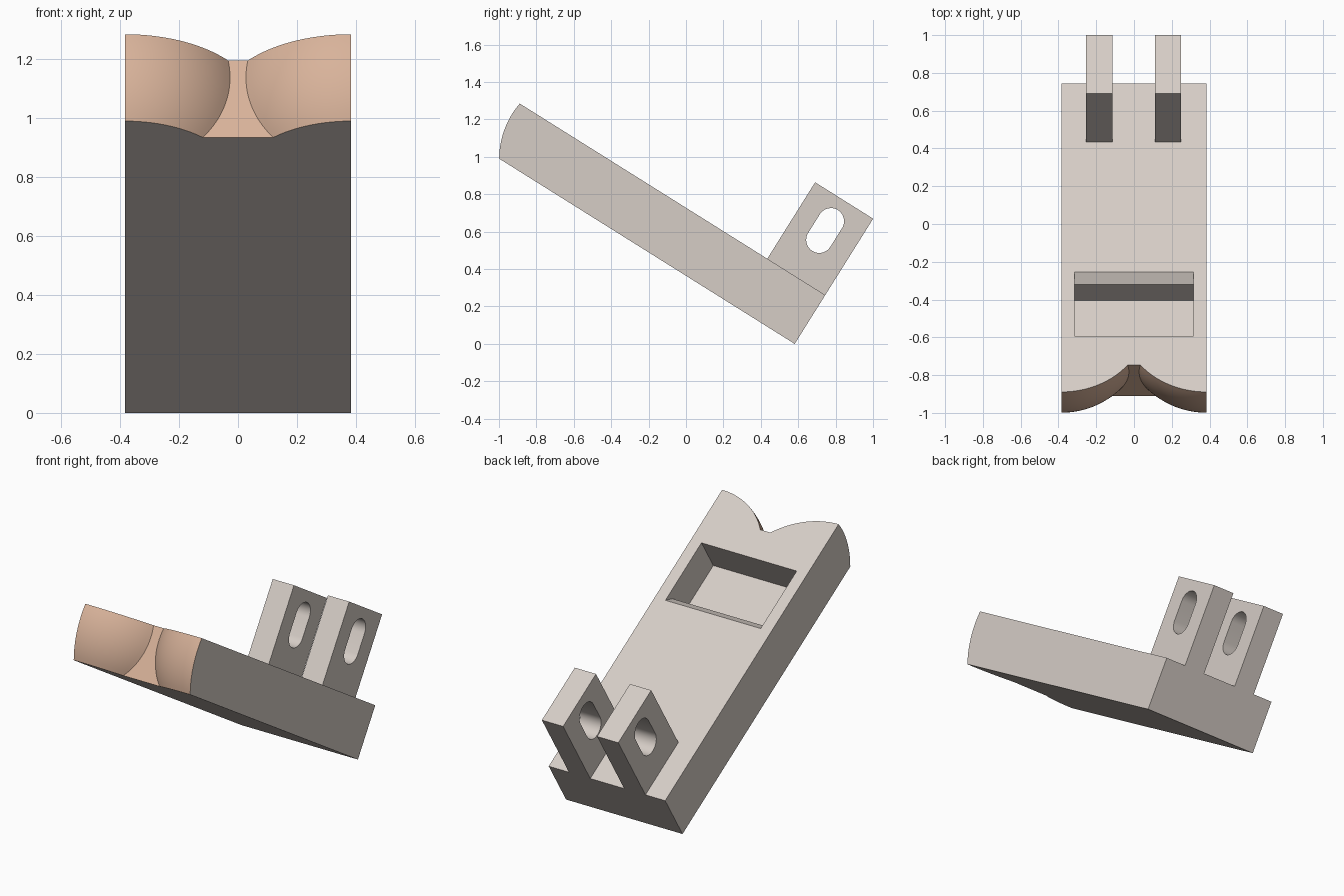
import bpy, bmesh, math
from mathutils import Matrix

if "Cube" in bpy.data.objects:
    bpy.data.objects.remove(bpy.data.objects["Cube"])

# Local frame: u runs up the slab from its low back end, n is square to the slab
TILT = math.radians(32.08)
FRAME = Matrix.Translation((0, 0.581, 0)) @ Matrix.Rotation(-TILT, 4, 'X')
HALF_W, THICK = 0.384, 0.308


def material(name, rgb):
    m = bpy.data.materials.new(name)
    m.diffuse_color = (*rgb, 1)
    m.use_nodes = True
    m.node_tree.nodes["Principled BSDF"].inputs["Base Color"].default_value = m.diffuse_color
    return m


grey = material("warm_grey", (0.67, 0.61, 0.565))
tan = material("tan", (0.69, 0.45, 0.325))


def finish(bm, name, mats):
    bmesh.ops.recalc_face_normals(bm, faces=bm.faces)
    me = bpy.data.meshes.new(name)
    bm.to_mesh(me)
    bm.free()
    for m in mats:
        me.materials.append(m)
    ob = bpy.data.objects.new(name, me)
    ob.matrix_world = FRAME
    bpy.context.collection.objects.link(ob)
    return ob


def prism(name, profile, x0, x1):
    """Extrude a closed (u, n) profile from x0 to x1."""
    bm = bmesh.new()
    a = [bm.verts.new((x0, -u, n)) for u, n in profile]
    b = [bm.verts.new((x1, -u, n)) for u, n in profile]
    bm.faces.new(a)
    bm.faces.new(b)
    for i in range(len(a)):
        j = (i + 1) % len(a)
        bm.faces.new((a[i], a[j], b[j], b[i]))
    return finish(bm, name, [grey])


def select_only(ob):
    bpy.ops.object.select_all(action='DESELECT')
    ob.select_set(True)
    bpy.context.view_layer.objects.active = ob


def cut(ob, cutter):
    mod = ob.modifiers.new("cut", 'BOOLEAN')
    mod.operation, mod.solver, mod.object = 'DIFFERENCE', 'EXACT', cutter
    select_only(ob)
    bpy.ops.object.modifier_apply(modifier=mod.name)
    bpy.data.objects.remove(cutter)


def smooth(ob):
    select_only(ob)
    bpy.ops.object.shade_smooth_by_angle(angle=math.radians(30))


def build_slab():
    """Slab whose front end is two quarter-ball lobes beside a flat notch."""
    R, CU, CN, FLAT = 0.455, 1.478, 0.24, 1.76
    rows, cols = 14, 20
    bm = bmesh.new()
    grid = []
    for r in range(rows + 1):
        n = THICK * r / rows
        edge = HALF_W - math.sqrt(R**2 - (FLAT - CU)**2 - (n - CN)**2)
        half = []
        for c in range(cols + 1):
            x = edge + (HALF_W - edge) * c / cols
            u = CU + math.sqrt(max(0, R**2 - (x - HALF_W)**2 - (n - CN)**2))
            half.append((x, u))
        pts = [(-x, u) for x, u in reversed(half)] + half
        grid.append([bm.verts.new((x, -u, n)) for x, u in pts])
    for lo, hi in zip(grid, grid[1:]):
        for i in range(len(lo) - 1):
            f = bm.faces.new((lo[i], lo[i + 1], hi[i + 1], hi[i]))
            f.material_index = 1
    # Back corners, then the five flat sides
    bl, br, tl, tr = [bm.verts.new((s * HALF_W, 0, n))
                      for n in (0, THICK) for s in (-1, 1)]
    bm.faces.new([bl, br] + grid[0][::-1])
    bm.faces.new([tl, tr] + grid[-1][::-1])
    bm.faces.new([tl, bl] + [row[0] for row in grid])
    bm.faces.new([tr, br] + [row[-1] for row in grid])
    bm.faces.new([bl, br, tr, tl])
    return finish(bm, "slab", [grey, tan])


# Slab with a rectangular pocket, chamfered along its lower rim
slab = build_slab()
U0, U1, CH, FLOOR = 1.179, 1.58, 0.047, THICK - 0.21
pocket = prism("pocket_cutter", [
    (U0 + CH, FLOOR), (U1, FLOOR), (U1, THICK + 0.1), (U0, THICK + 0.1),
    (U0, THICK), (U0 + CH, THICK - CH)], -0.314, 0.314)
cut(slab, pocket)
smooth(slab)

# Two slotted lugs at the low back end
SLOT_U, SLOT_N, SLOT_R, SLOT_H = 0.184, 0.60, 0.07, 0.059
slot = []
for k in range(2):
    for i in range(17):
        a = math.pi * (k + i / 16)
        slot.append((SLOT_U + SLOT_R * math.cos(a),
                     SLOT_N + (SLOT_H, -SLOT_H)[k] + SLOT_R * math.sin(a)))
for side, x0, x1 in (("left", -0.254, -0.114), ("right", 0.11, 0.25)):
    lug = prism(side + "_lug", [(0, THICK), (0.366, THICK), (0.366, 0.79), (0, 0.79)], x0, x1)
    cut(lug, prism("slot_cutter", slot, x0 - 0.05, x1 + 0.05))
    smooth(lug)
